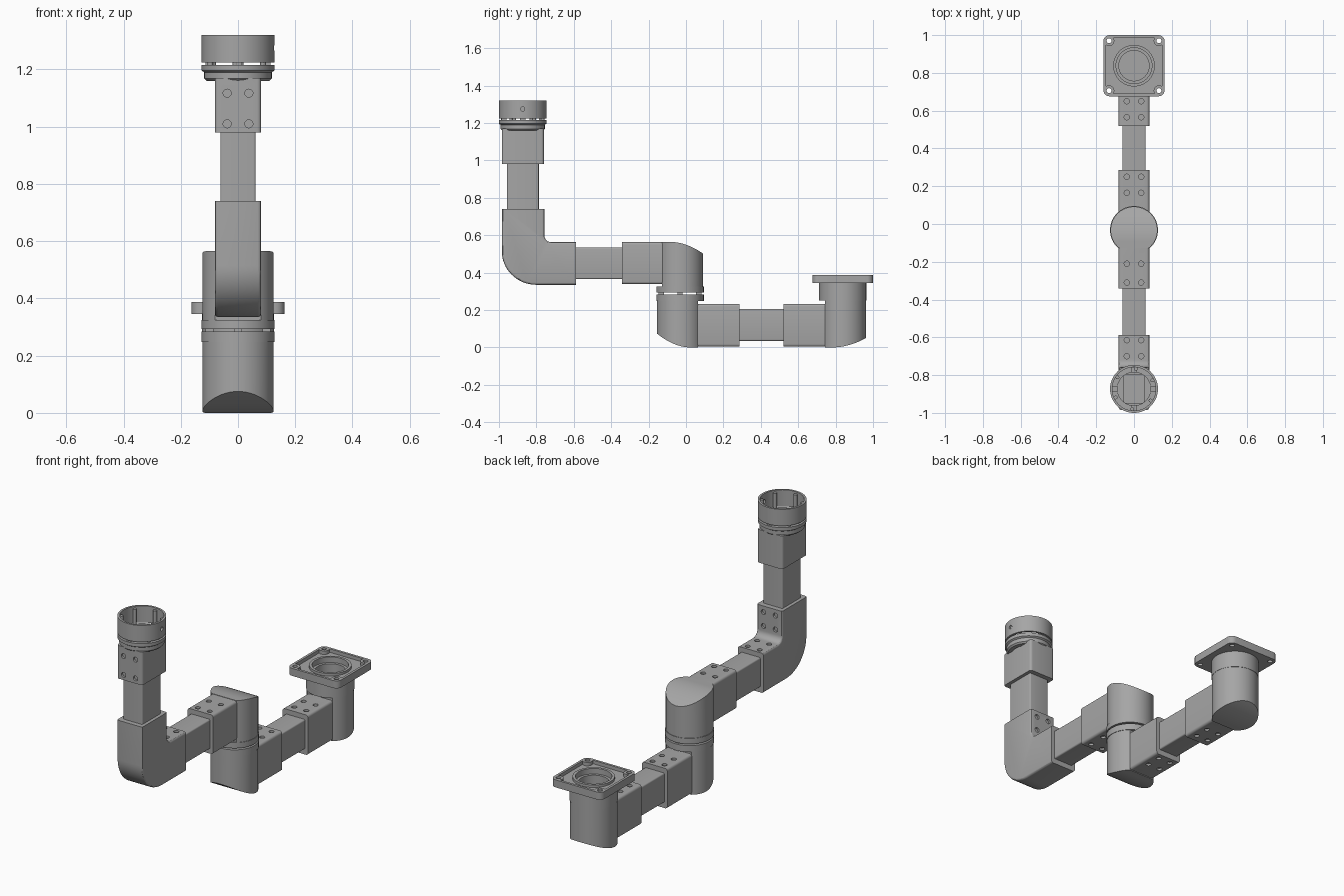
import bpy, bmesh, math
from mathutils import Matrix, Vector

cube = bpy.data.objects.get("Cube")
if cube:
    bpy.data.objects.remove(cube, do_unlink=True)

grey = bpy.data.materials.new("cast grey")
grey.use_nodes = True
grey.diffuse_color = (0.38, 0.38, 0.38, 1)
grey.node_tree.nodes["Principled BSDF"].inputs["Base Color"].default_value = (0.38, 0.38, 0.38, 1)


def make(name, bm):
    bmesh.ops.recalc_face_normals(bm, faces=bm.faces)
    me = bpy.data.meshes.new(name)
    bm.to_mesh(me)
    bm.free()
    me.materials.append(grey)
    ob = bpy.data.objects.new(name, me)
    bpy.context.collection.objects.link(ob)
    return ob


def cut(ob, cutter):
    """Subtract a cutter, bake the result and drop the cutter."""
    mod = ob.modifiers.new("cut", 'BOOLEAN')
    mod.object, mod.solver = cutter, 'EXACT'
    bpy.context.view_layer.update()
    me = bpy.data.meshes.new_from_object(ob.evaluated_get(bpy.context.evaluated_depsgraph_get()))
    ob.modifiers.clear()
    ob.data = me
    bpy.data.objects.remove(cutter, do_unlink=True)
    return ob


def box(name, lo, hi, axis=2, bevel=0.0, segments=4):
    """Box with rounded edges along one axis."""
    lo, hi = Vector(lo), Vector(hi)
    bm = bmesh.new()
    bmesh.ops.create_cube(bm, size=1, matrix=Matrix.Translation((lo + hi) / 2) @ Matrix.Diagonal((*(hi - lo), 1)))
    if bevel:
        edges = [e for e in bm.edges if abs((e.verts[0].co - e.verts[1].co)[axis]) > 1e-4]
        bmesh.ops.bevel(bm, geom=edges, offset=bevel, segments=segments, profile=0.5, affect='EDGES')
    return make(name, bm)


def rods(name, centres, axis, r, depth):
    """Several short cylinders along one axis."""
    rot = {0: Matrix.Rotation(math.pi / 2, 4, 'Y'), 1: Matrix.Rotation(math.pi / 2, 4, 'X'), 2: Matrix()}[axis]
    bm = bmesh.new()
    for c in centres:
        bmesh.ops.create_cone(bm, cap_ends=True, segments=24, radius1=r, radius2=r, depth=depth,
                              matrix=Matrix.Translation(c) @ rot)
    return make(name, bm)


def revolve(name, cy, profile, n=64):
    """Turn a closed (radius, z) outline about a vertical axis."""
    bm = bmesh.new()
    rings = []
    for i in range(n):
        a = math.tau * i / n
        rings.append([bm.verts.new((r * math.cos(a), cy + r * math.sin(a), z)) for r, z in profile])
    m = len(profile)
    for i in range(n):
        p, q = rings[i], rings[(i + 1) % n]
        for j in range(m):
            k = (j + 1) % m
            bm.faces.new((p[j], q[j], q[k], p[k]))
    bmesh.ops.remove_doubles(bm, verts=bm.verts, dist=1e-5)
    return make(name, bm)


def housing(name, cy, side, z_end, z_flat, drop, r=0.124, n=36):
    """Round joint body, flat where the arm meets it, with a curved end."""
    bm = bmesh.new()
    start = math.acos(-0.095 / r)
    rows = []
    for i in range(n + 1):
        a = start * (1 - i / n)
        t, x = r * math.cos(a), r * math.sin(a)
        bulge = drop * max(0, (t + 0.06) / (r + 0.06)) ** 2
        z = z_end + math.copysign(bulge, z_flat - z_end)
        rows.append([bm.verts.new((px, cy + side * t, pz))
                     for px, pz in ((-x, z_flat), (x, z_flat), (x, z), (-x, z))])
    bm.faces.new(rows[0])
    for p, q in zip(rows, rows[1:]):
        for j in range(4):
            k = (j + 1) % 4
            bm.faces.new((p[j], q[j], q[k], p[k]))
    bmesh.ops.remove_doubles(bm, verts=bm.verts, dist=1e-5)
    return make(name, bm)


def screw_grid(axis, level, along, centre=None):
    """Four screw positions on a socket face."""
    pts = [(x, a, level) if axis == 2 else (x, level, a) for x in (-0.038, 0.038) for a in along]
    return rods("screw_cutter", pts, axis, 0.014, 0.024)


HINGE, BASE, CUP = -0.032, 0.838, -0.873
W, T = 0.081, 0.062

# Lower arm: base socket, tube, hinge socket
for name, y0, y1, along in (("lower_hinge_socket", 0.05, 0.285, (0.165, 0.25)),
                            ("base_socket", 0.52, 0.755, (0.565, 0.65))):
    s = box(name, (-W, y0, 0.004), (W, y1, 0.233), 1, 0.014)
    for level in (0.004, 0.233):
        cut(s, screw_grid(2, level, along))
box("lower_tube", (-T, 0.27, 0.035), (T, 0.54, 0.205), 1, 0.008)

# Upper arm
s = box("upper_hinge_socket", (-W, -0.342, 0.338), (W, -0.12, 0.563), 1, 0.014)
for level in (0.338, 0.563):
    cut(s, screw_grid(2, level, (-0.21, -0.31)))
box("upper_tube", (-T, -0.6, 0.365), (T, -0.33, 0.535), 1, 0.008)

# Joint bodies and hinge rings
housing("base_housing", BASE, 1, 0.0, 0.26, 0.05)
housing("lower_hinge_housing", HINGE, -1, 0.0, 0.25, 0.075)
housing("upper_hinge_housing", HINGE, 1, 0.565, 0.32, 0.064)
for name, z0, z1 in (("lower_hinge_ring", 0.247, 0.284), ("upper_hinge_ring", 0.293, 0.325)):
    revolve(name, HINGE, [(0, z0), (0.127, z0), (0.127, z1), (0, z1)])


def tabs(name, cy, z):
    """Small stops bridging the gap between two rings."""
    for i in range(4):
        a = math.tau * i / 4
        x, y = 0.1 * math.sin(a), cy + 0.1 * math.cos(a)
        box(f"{name}_{i + 1}", (x - 0.014, y - 0.014, z - 0.01), (x + 0.014, y + 0.014, z + 0.01))


tabs("hinge_stop", HINGE, 0.288)
tabs("cup_stop", CUP, 1.22)

# Corner elbow: side outline pushed across x, long edges rounded
Y0, Y1, Z0, Z1 = -0.985, -0.757, 0.335, 0.563
outline = [(-0.587, Z0)]
for i in range(17):
    a = math.pi / 2 * i / 16
    outline.append((-0.8 - 0.185 * math.sin(a), 0.515 - 0.18 * math.cos(a)))
outline += [(Y0, 0.74), (Y1, 0.74)]
for i in range(9):
    a = math.pi / 2 * i / 8
    outline.append((Y1 + 0.035 * (1 - math.cos(a)), Z1 + 0.035 * (1 - math.sin(a))))
outline.append((-0.587, Z1))
bm = bmesh.new()
face = bm.faces.new([bm.verts.new((-W, y, z)) for y, z in outline])
new = bmesh.ops.extrude_face_region(bm, geom=[face])["geom"]
bmesh.ops.translate(bm, verts=[v for v in new if isinstance(v, bmesh.types.BMVert)], vec=(2 * W, 0, 0))
bmesh.ops.recalc_face_normals(bm, faces=bm.faces)


def rounded(e):
    a, b = (v.co for v in e.verts)
    same_side = abs(a.x - b.x) < 1e-4
    open_end = min(a.z, b.z) > 0.739 or min(a.y, b.y) > -0.588
    return same_side and not open_end


bmesh.ops.bevel(bm, geom=[e for e in bm.edges if rounded(e)], offset=0.012, segments=3,
                profile=0.5, affect='EDGES')
elbow = make("corner_elbow", bm)
cut(elbow, screw_grid(2, Z1, (-0.615, -0.70)))
cut(elbow, screw_grid(1, Y1, (0.625, 0.705)))


def bore(z0, z1):
    return box("bore_cutter", (-0.052, CUP - 0.075, z0), (0.052, CUP + 0.075, z1))


# Upright tube and its hollow socket
cut(elbow, bore(0.5, 0.8))
cut(box("upright_tube", (-T, -0.957, 0.72), (T, -0.787, 1.0), 2, 0.008), bore(0.7, 1.1))
s = box("upright_socket", (-W, Y0, 0.98), (W, Y1 - 0.003, 1.17), 2, 0.014)
cut(s, bore(0.9, 1.3))
cut(s, screw_grid(1, Y0, (1.01, 1.117)))

# Top collar and open cup with inner ribs
revolve("cup_collar", CUP, [(0.088, 1.16), (0.11, 1.16), (0.118, 1.168), (0.118, 1.19),
                            (0.127, 1.196), (0.127, 1.215), (0.088, 1.215)])
cup = revolve("cup", CUP, [(0.127, 1.225), (0.127, 1.32), (0.115, 1.32), (0.115, 1.225)])
cut(cup, rods("side_cutter", [(0.125, CUP, 1.275)], 0, 0.011, 0.05))
rib_spots = [(0.107 * math.cos(a), CUP + 0.107 * math.sin(a), 1.262)
             for a in (math.radians(25 + 60 * i) for i in range(6))]
rods("cup_ribs", rib_spots, 2, 0.01, 0.095)

# Base collar and mounting flange
revolve("base_collar", BASE, [(0.08, 0.25), (0.126, 0.25), (0.126, 0.35), (0.08, 0.35)])
F = 0.162


def square(name, half, z0, z1, bevel):
    return box(name, (-half, BASE - half, z0), (half, BASE + half, z1), 2, bevel, 6)


corners = [(sx * 0.132, BASE + sy * 0.132, 0.366) for sx in (-1, 1) for sy in (-1, 1)]
flange = square("mounting_flange", F, 0.345, 0.388, 0.032)
recess = square("recess_cutter", F - 0.014, 0.368, 0.42, 0.022)
cut(recess, rods("pad_cutter", corners, 2, 0.028, 0.2))
cut(flange, recess)
cut(flange, rods("bolt_cutter", corners, 2, 0.013, 0.2))
cut(flange, revolve("centre_cutter", BASE, [(0, 0.3), (0.1, 0.3), (0.1, 0.5), (0, 0.5)]))
revolve("flange_ring", BASE, [(0.095, 0.34), (0.11, 0.34), (0.11, 0.382), (0.095, 0.382)])

# Smooth shading with sharp edges kept
for ob in bpy.context.collection.objects:
    if ob.type == 'MESH' and ob.data.materials and ob.data.materials[0] == grey:
        ob.data.polygons.foreach_set("use_smooth", [True] * len(ob.data.polygons))
        ob.data.set_sharp_from_angle(angle=math.radians(30))
